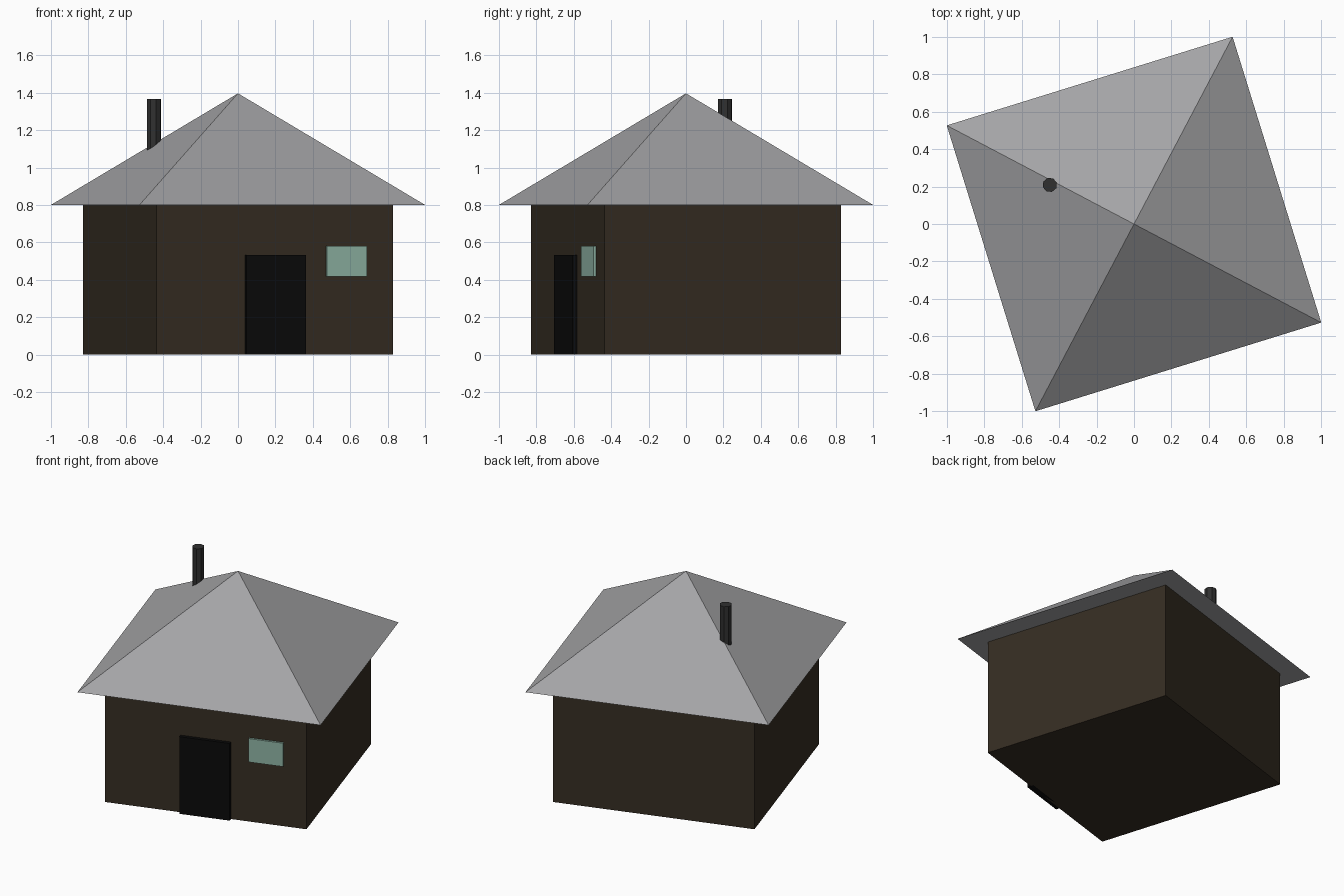
import bpy
from math import radians
from mathutils import Matrix

cube = bpy.data.objects.get("Cube")
if cube:
    bpy.data.objects.remove(cube, do_unlink=True)

TURN = Matrix.Rotation(radians(17.23), 4, 'Z')  # the whole house is turned
WALL = 0.663   # half width of the walls
EAVES = 0.8    # height of the walls, and half width of the roof


def material(name, rgb):
    mat = bpy.data.materials.new(name)
    mat.use_nodes = True
    mat.diffuse_color = (*rgb, 1)
    mat.node_tree.nodes["Principled BSDF"].inputs["Base Color"].default_value = (*rgb, 1)
    return mat


def finish(name, mat):
    obj = bpy.context.object
    obj.name = name
    obj.data.materials.append(mat)
    obj.data.transform(TURN @ obj.matrix_basis)
    obj.matrix_basis = Matrix.Identity(4)
    return obj


def box(name, mat, low, high):
    centre = [(a + b) / 2 for a, b in zip(low, high)]
    bpy.ops.mesh.primitive_cube_add(size=1, location=centre)
    bpy.context.object.scale = [b - a for a, b in zip(low, high)]
    bpy.context.view_layer.update()
    return finish(name, mat)


wood = material("dark brown wood", (0.036, 0.026, 0.016))
slate = material("grey roof", (0.37, 0.37, 0.38))
black = material("black door", (0.003, 0.003, 0.003))
glass = material("pale green glass", (0.27, 0.45, 0.37))
soot = material("charcoal metal", (0.03, 0.03, 0.03))

# Walls
box("walls", wood, (-WALL, -WALL, 0), (WALL, WALL, EAVES))

# Pyramid roof
bpy.ops.mesh.primitive_cone_add(
    vertices=4, radius1=EAVES * 2 ** 0.5, depth=0.597,
    location=(0, 0, EAVES + 0.597 / 2), rotation=(0, 0, radians(45)))
bpy.context.view_layer.update()
finish("roof", slate)

# Door and window on the front wall
box("door", black, (-0.166, -WALL - 0.025, 0), (0.166, -WALL + 0.02, 0.533))
box("window", glass, (0.287, -WALL - 0.015, 0.418), (0.513, -WALL + 0.02, 0.58))

# Chimney pipe
bpy.ops.mesh.primitive_cylinder_add(
    vertices=8, radius=0.039, depth=0.467, location=(-0.368, 0.333, 1.1335))
bpy.context.view_layer.update()
finish("chimney", soot)
